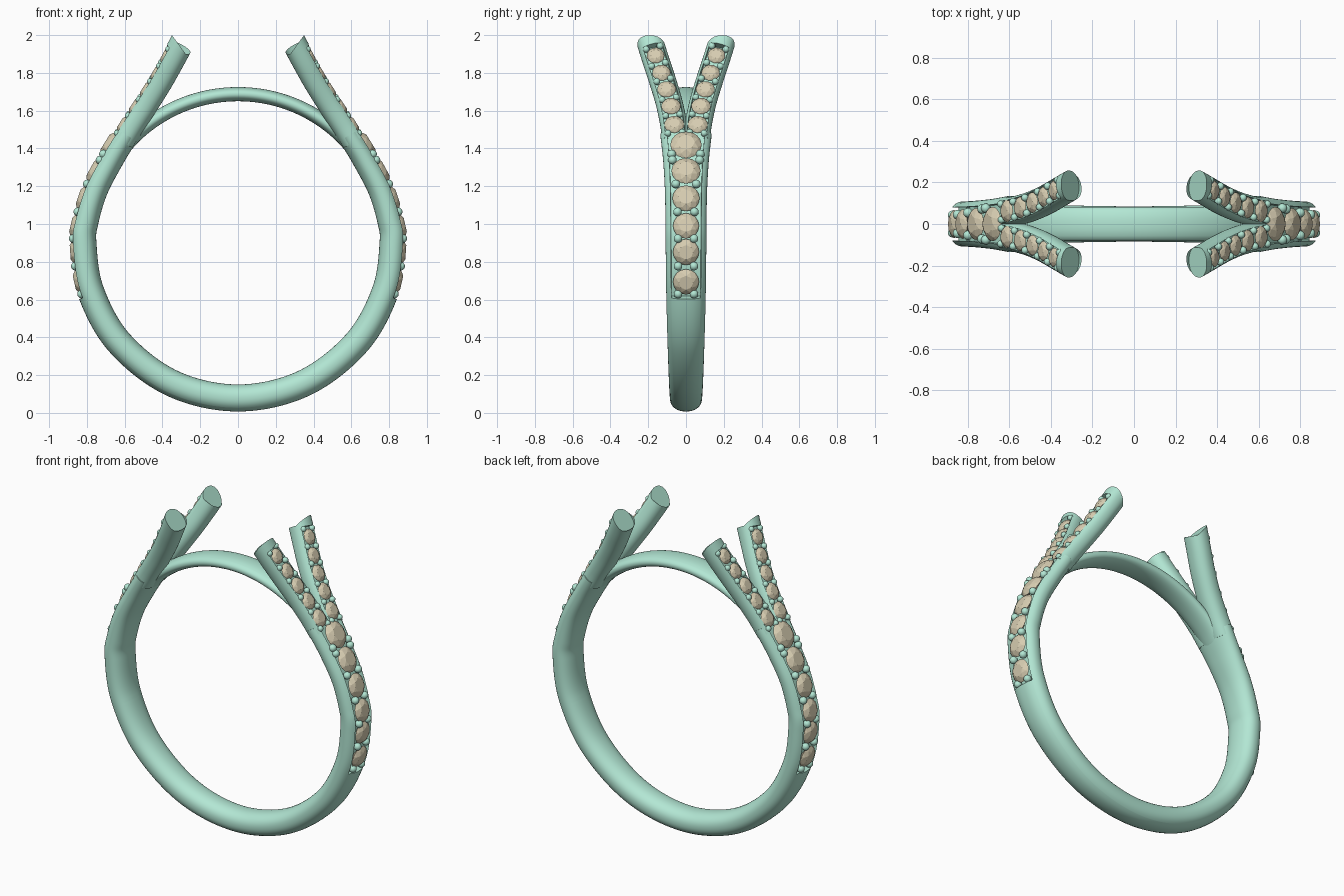
import bpy, bmesh, math
from mathutils import Vector, Matrix

if "Cube" in bpy.data.objects:
    bpy.data.objects.remove(bpy.data.objects["Cube"])

def material(name, col):
    m = bpy.data.materials.new(name)
    m.diffuse_color = (*col, 1)
    m.use_nodes = True
    m.node_tree.nodes["Principled BSDF"].inputs["Base Color"].default_value = m.diffuse_color
    return m

METAL = material("metal", (0.45, 0.80, 0.66))
GEM = material("gem", (0.68, 0.61, 0.44))

def finish(bm, name, mat, smooth=True, mirror=(False, False)):
    bmesh.ops.recalc_face_normals(bm, faces=bm.faces)
    me = bpy.data.meshes.new(name)
    bm.to_mesh(me)
    bm.free()
    ob = bpy.data.objects.new(name, me)
    bpy.context.collection.objects.link(ob)
    me.materials.append(mat)
    if smooth:
        bpy.context.view_layer.objects.active = ob
        bpy.ops.object.select_all(action='DESELECT')
        ob.select_set(True)
        bpy.ops.object.shade_smooth_by_angle(angle=math.radians(38))
    if any(mirror):
        mod = ob.modifiers.new("mirror", 'MIRROR')
        mod.use_axis = (mirror[0], mirror[1], False)
        mod.merge_threshold = 0.0005
    return ob

def spline(pts, n=10):
    """Catmull-Rom through (x, y, z, half width, half thickness) -> stations with frames."""
    p = [Vector(q) for q in pts]
    if abs(p[0][0]) < 1e-6:
        first = p[1].copy()
        first[0] *= -1
    else:
        first = 2 * p[0] - p[1]
    p = [first] + p + [2 * p[-1] - p[-2]]
    out = []
    for i in range(1, len(p) - 2):
        a, b, c, d = p[i - 1:i + 3]
        last = i == len(p) - 3
        for k in range(n + last):
            t = k / n
            v = 0.5 * (2*b + (c - a)*t + (2*a - 5*b + 4*c - d)*t*t + (3*b - a - 3*c + d)*t**3)
            g = 0.5 * ((c - a) + 2*(2*a - 5*b + 4*c - d)*t + 3*(3*b - a - 3*c + d)*t*t)
            T = Vector(g[:3]).normalized()
            Y = Vector((0, 1, 0))
            B = (Y - Y.dot(T) * T).normalized()
            out.append((Vector(v[:3]), T, B, B.cross(T), v[3], v[4]))
    return out

def section(w, h, groove):
    """Rounded oval, with a stone channel in the outer side when grooved."""
    gw = 0.74
    pw = 0.9
    f = lambda v: math.copysign(abs(v) ** pw, v)
    a0 = math.acos(gw ** (1 / pw))
    pts = []
    for i in range(29):
        a = a0 - (math.pi + 2 * a0) * i / 28
        pts.append((w * f(math.cos(a)), h * f(math.sin(a))))
    for i in range(9):
        b = gw * 0.98 * (-1 + 2 * i / 8)
        top = math.sin(math.acos(abs(b) ** (1 / pw))) ** pw
        pts.append((w * b, h * (0.3 if groove else top)))
    return pts

def loft(stations, lo, hi, cut=None, cap_start=True):
    bm = bmesh.new()
    rings, prev = [], None
    for i, (P, T, B, N, w, h) in enumerate(stations):
        g = lo <= (P + N * h).z <= hi
        for state in ([prev, g] if prev is not None and prev != g else [g]):
            ring = []
            for b, n in section(w, h, state):
                q = P + B * b + N * n
                if cut and i == len(stations) - 1:      # slanted end
                    q += T * ((P - q).dot(cut) / T.dot(cut))
                ring.append(bm.verts.new(q))
            rings.append(ring)
        prev = g
    for r, s in zip(rings, rings[1:]):
        m = len(r)
        for j in range(m):
            bm.faces.new((r[j], r[(j + 1) % m], s[(j + 1) % m], s[j]))
    if cap_start:
        bm.faces.new(rings[0])
    bm.faces.new(rings[-1])
    return bm

def frame_at(stations, z, n):
    P, T, B, N, w, h = min(stations, key=lambda s: abs((s[0] + s[3] * n).z - z))
    m = Matrix((B, T, N)).transposed().to_4x4()
    m.translation = P + N * n
    return m, B

def add_stone(bm, m, r):
    """Faceted round stone: table, star ring, girdle, point."""
    def ring(k, rad, z, off=0):
        return [bm.verts.new(m @ Vector((rad * r * math.cos(2 * math.pi * (i + off) / k),
                rad * r * math.sin(2 * math.pi * (i + off) / k), z * r))) for i in range(k)]
    table, mid, gird = ring(8, 0.55, 0.34), ring(8, 0.82, 0.2, 0.5), ring(16, 1, 0)
    tip = bm.verts.new(m @ Vector((0, 0, -0.6 * r)))
    bm.faces.new(table)
    for i in range(8):
        j = (i + 1) % 8
        bm.faces.new((table[i], mid[i], table[j]))
        bm.faces.new((mid[i], gird[(2*i + 2) % 16], mid[j], table[j]))
        bm.faces.new((mid[i], gird[2*i], gird[2*i + 1]))
        bm.faces.new((mid[i], gird[2*i + 1], gird[(2*i + 2) % 16]))
    for i in range(16):
        bm.faces.new((gird[i], tip, gird[(i + 1) % 16]))

def stones(name, st, spec, n, mirror):
    bm = bmesh.new()
    for z, r in spec:
        add_stone(bm, frame_at(st, z, n)[0], r)
    finish(bm, name, GEM, False, mirror)

def beads(name, st, spec, n, r, mirror):
    bm = bmesh.new()
    for z, off in spec:
        for s in (-1, 1):
            m, B = frame_at(st, z, n)
            m.translation += B * off * s
            bmesh.ops.create_uvsphere(bm, u_segments=14, v_segments=9, radius=r, matrix=m)
    finish(bm, name, METAL, True, mirror)

# Band: right half from the bottom up to the fork
band_pts = []
for deg, w in ((-90, .085), (-65, .090), (-40, .098), (-18, .105), (0, .108)):
    a = math.radians(deg)
    band_pts.append((.821 * math.cos(a), 0, .9 + .821 * math.sin(a), w, .0715))
band_pts += [(.807, 0, 1.02, .109, .07), (.757, 0, 1.18, .112, .068),
             (.675, 0, 1.335, .121, .066), (.592, 0, 1.472, .136, .065)]
band = spline(band_pts, 14)
finish(loft(band, .595, 9, cap_start=False), "band", METAL, True, (True, False))

# Four fork arms with slanted ends
arm = spline([(.612, .056, 1.44, .070, .064), (.555, .066, 1.53, .071, .065),
              (.482, .089, 1.64, .071, .065), (.41, .123, 1.755, .071, .065),
              (.352, .157, 1.858, .071, .065), (.307, .183, 1.941, .071, .065)], 14)
finish(loft(arm, 0, 1.95, cut=Vector((-.117, 0, .085))), "fork_arm", METAL, True, (True, True))

# Thin arch closing the finger hole
arch = spline([(.7875 * math.sin(math.radians(d)), 0, .9 + .7875 * math.cos(math.radians(d)), .082, .0375)
               for d in range(52, -53, -8)], 5)
finish(loft(arch, 8, 9), "arch", METAL)

# Stones and holding beads on the band
stones("band_stones", band, [(.70, .069), (.845, .069), (.99, .069), (1.14, .072),
       (1.28, .077), (1.42, .083)], .047, (True, False))
beads("band_beads", band, [(.628, .042), (.772, .042), (.918, .042), (1.063, .045), (1.21, .054),
      (1.335, .072), (1.375, .076)], .05, .023, (True, False))

# Stones and holding beads on the fork arms
arm_z = [1.53, 1.622, 1.714, 1.804, 1.89]
stones("arm_stones", arm, [(z, .053 - .0015 * i) for i, z in enumerate(arm_z)], .045, (True, True))
beads("arm_beads", arm, [(z, .038) for z in (1.483, 1.576, 1.668, 1.759, 1.847, 1.932)],
      .045, .018, (True, True))
